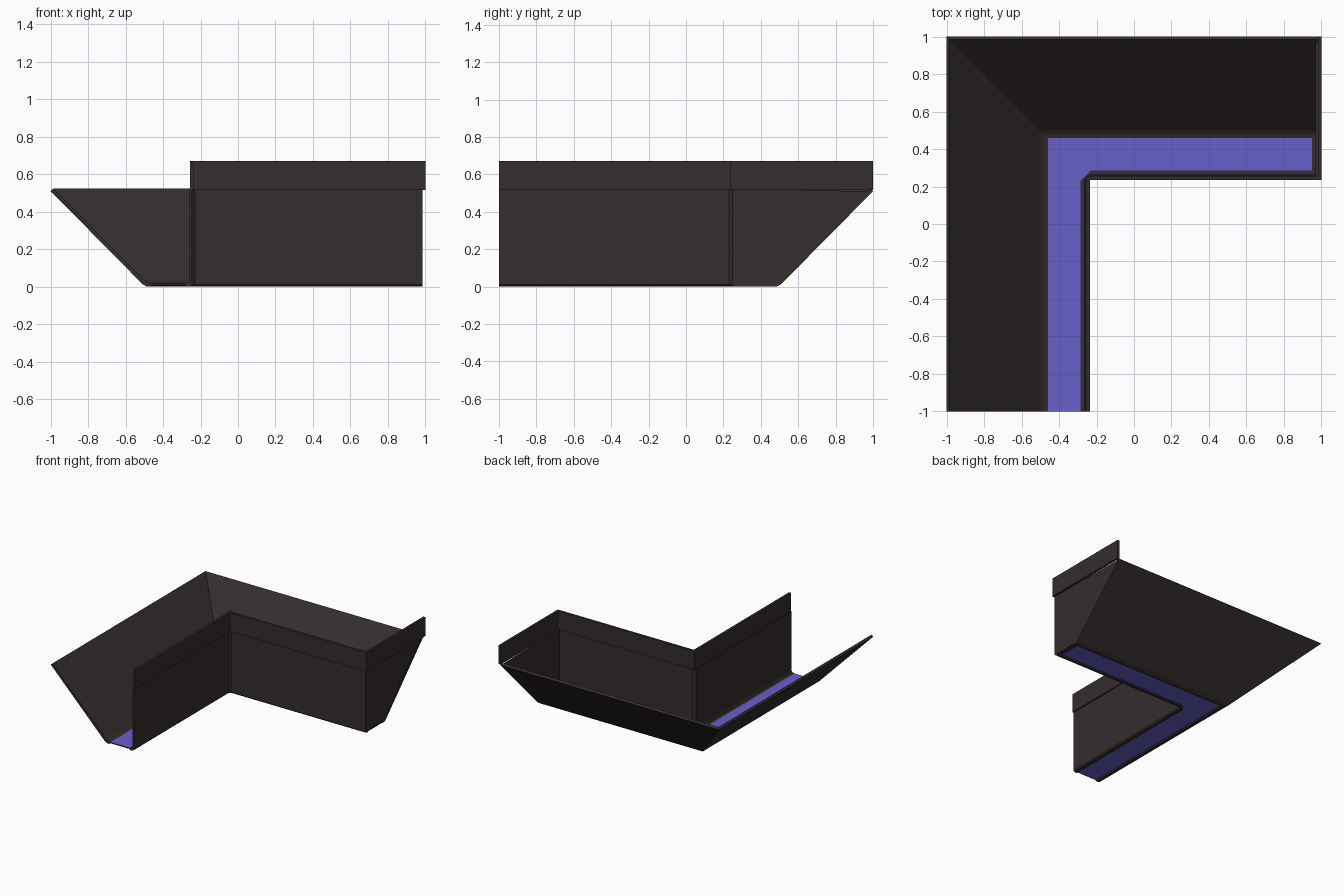
import bpy, bmesh

if "Cube" in bpy.data.objects:
    bpy.data.objects.remove(bpy.data.objects["Cube"])


def mat(name, col):
    m = bpy.data.materials.new(name)
    m.diffuse_color = (*col, 1)
    m.use_nodes = True
    m.node_tree.nodes["Principled BSDF"].inputs["Base Color"].default_value = m.diffuse_color
    return m


BROWN = mat("dark brown", (0.036, 0.026, 0.026))
BLUE = mat("violet blue", (0.14, 0.115, 0.60))


def finish(name, bm, mats):
    bmesh.ops.remove_doubles(bm, verts=bm.verts, dist=0.0005)
    bmesh.ops.recalc_face_normals(bm, faces=bm.faces)
    me = bpy.data.meshes.new(name)
    bm.to_mesh(me)
    bm.free()
    for m in mats:
        me.materials.append(m)
    ob = bpy.data.objects.new(name, me)
    bpy.context.collection.objects.link(ob)
    return ob


def sweep(name, profile, ends, mats, blue=()):
    """Sweep a closed profile (inset, z, corner cut) round the L-shaped run.
    blue lists the profile segments coloured blue short of the end trim."""
    bm = bmesh.new()
    rings = []
    stations = [lambda s, c: (-1 + s, -1),
                lambda s, c: (-1 + s, 1 - s - c),
                lambda s, c: (-1 + s + c, 1 - s)]
    stations += [lambda s, c, e=e: (e, 1 - s) for e in ends]
    for f in stations:
        rings.append([bm.verts.new((*f(s, c), z)) for s, z, c in profile])
    n = len(profile)
    for k in range(len(rings) - 1):
        for i in range(n):
            j = (i + 1) % n
            a, b = rings[k], rings[k + 1]
            if k == 1 and profile[i][2] == 0 and profile[j][2] == 0:
                continue
            face = bm.faces.new((a[i], a[j], b[j], b[i]))
            if i in blue and k < 3:
                face.material_index = 1
    for ring in (rings[0], rings[-1]):
        bm.faces.new(ring)
    return finish(name, bm, mats)


def prism(name, outline, x0, x1):
    """Extrude a (y, z) outline between two x positions."""
    bm = bmesh.new()
    a = [bm.verts.new((x0, y, z)) for y, z in outline]
    b = [bm.verts.new((x1, y, z)) for y, z in outline]
    n = len(a)
    for i in range(n):
        bm.faces.new((a[i], a[(i + 1) % n], b[(i + 1) % n], b[i]))
    bm.faces.new(a)
    bm.faces.new(b)
    return finish(name, bm, [BROWN])


# Trough: sloped outer wall, rimmed floor with blue strip, upright inner wall
trough = [(0, 0.51, 0), (0.015, 0.523, 0), (0.50, 0.035, 0), (0.52, 0.022, 0),
          (0.54, 0.017, 0), (0.715, 0.017, 0.055), (0.735, 0.022, 0.03),
          (0.742, 0.035, 0.02), (0.742, 0.52, 0.02), (0.755, 0.52, 0.015),
          (0.755, 0.012, 0.015), (0.745, 0.002, 0.02), (0.725, 0.0, 0.04),
          (0.715, 0.009, 0.055), (0.54, 0.009, 0), (0.53, 0.0, 0),
          (0.51, 0.002, 0), (0.49, 0.014, 0)]
sweep("trough", trough, [0.95, 0.985], [BROWN, BLUE], blue=(4, 13))

# Closed end wall and the floor trim along it
prism("end_wall", [(0.245, 0.012), (0.255, 0.002), (0.49, 0.002),
                   (0.51, 0.014), (1, 0.51), (0.245, 0.52)], 0.968, 0.982)
prism("end_floor_trim", [(0.26, 0.0), (0.485, 0.0), (0.485, 0.022),
                         (0.26, 0.022)], 0.95, 0.975)

# Raised band along the inner wall, continued over the end wall
band = [(0.745, 0.515, 0), (0.745, 0.67, 0), (0.765, 0.67, 0), (0.765, 0.515, 0)]
sweep("inner_band", band, [1.0], [BROWN])
prism("end_band", [(0.235, 0.515), (1, 0.515), (1, 0.67), (0.235, 0.67)], 0.982, 1.0)
